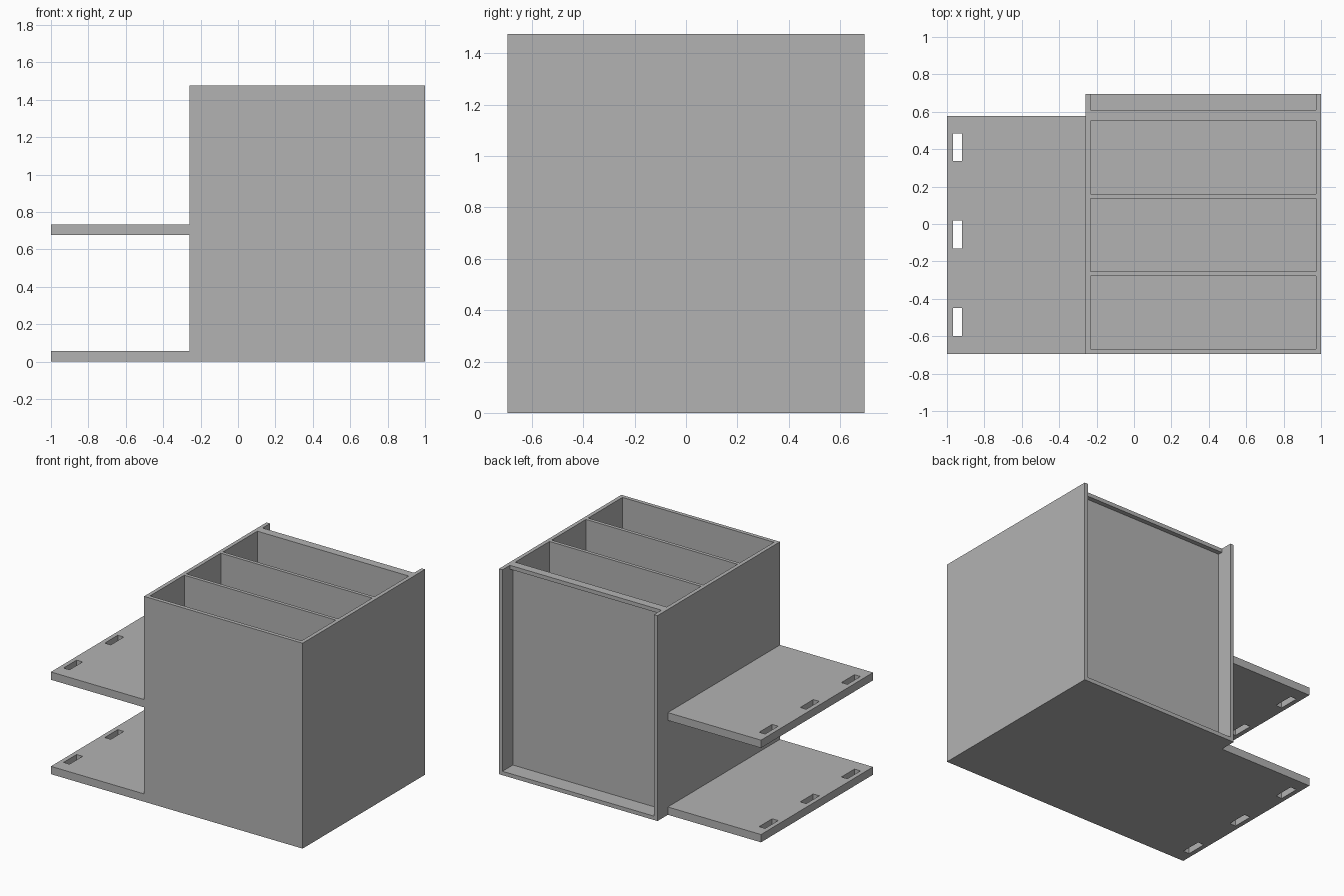
import bpy
import bmesh
from mathutils import Vector

if "Cube" in bpy.data.objects:
    bpy.data.objects.remove(bpy.data.objects["Cube"], do_unlink=True)

# Single grey finish
grey = bpy.data.materials.new("plain grey")
grey.use_nodes = True
COLOUR = (0.45, 0.45, 0.45, 1)
grey.diffuse_color = COLOUR
grey.node_tree.nodes["Principled BSDF"].inputs["Base Color"].default_value = COLOUR


def make_blocks(name, spans):
    """One object made of boxes, each given as x, y and z ranges."""
    bm = bmesh.new()
    for span in spans:
        low, high = (Vector(corner) for corner in zip(*span))
        verts = bmesh.ops.create_cube(bm, size=1)["verts"]
        for v in verts:
            v.co = (low + high) / 2 + v.co * (high - low)
    mesh = bpy.data.meshes.new(name)
    bm.to_mesh(mesh)
    bm.free()
    mesh.materials.append(grey)
    obj = bpy.data.objects.new(name, mesh)
    bpy.context.collection.objects.link(obj)
    return obj


def carve(obj, spans):
    """Cut separate boxes out of an object."""
    cutter = make_blocks("cutter", spans)
    cutter.hide_render = True
    mod = obj.modifiers.new("carve", "BOOLEAN")
    mod.operation = "DIFFERENCE"
    mod.solver = "EXACT"
    mod.object = cutter
    bpy.context.view_layer.objects.active = obj
    bpy.ops.object.modifier_apply(modifier=mod.name)
    bpy.data.objects.remove(cutter, do_unlink=True)


LEFT, RIGHT = -0.26, 1.0
FRONT, BACK = -0.695, 0.695
TOP = 1.475
WALL = 0.028
PANEL = 0.577          # rear face of the back panel
inner_x = (LEFT + WALL, RIGHT - WALL)

# Cabinet with three open-topped bins
cabinet = make_blocks("cabinet", [((LEFT, RIGHT), (FRONT, BACK), (0, TOP))])
bins = []
for i in range(3):
    y = FRONT + WALL + i * 0.414
    bins.append((inner_x, (y, y + 0.389), (WALL, TOP + 0.1)))
carve(cabinet, bins)

# Rear recess, leaving a short lip along the top
carve(cabinet, [(inner_x, (PANEL, BACK + 0.1), (WALL, TOP - WALL))])
carve(cabinet, [(inner_x, (0.61, BACK + 0.1), (TOP - 0.1, TOP + 0.1))])

# Two side shelves, each with three slots near the outer edge
for name, z in (("lower_shelf", 0), ("upper_shelf", 0.678)):
    shelf = make_blocks(name, [((-1, LEFT), (FRONT, PANEL), (z, z + 0.056))])
    carve(shelf, [((-0.968, -0.92), (y - 0.074, y + 0.074), (z - 0.1, z + 0.2))
                  for y in (-0.524, -0.056, 0.41)])
